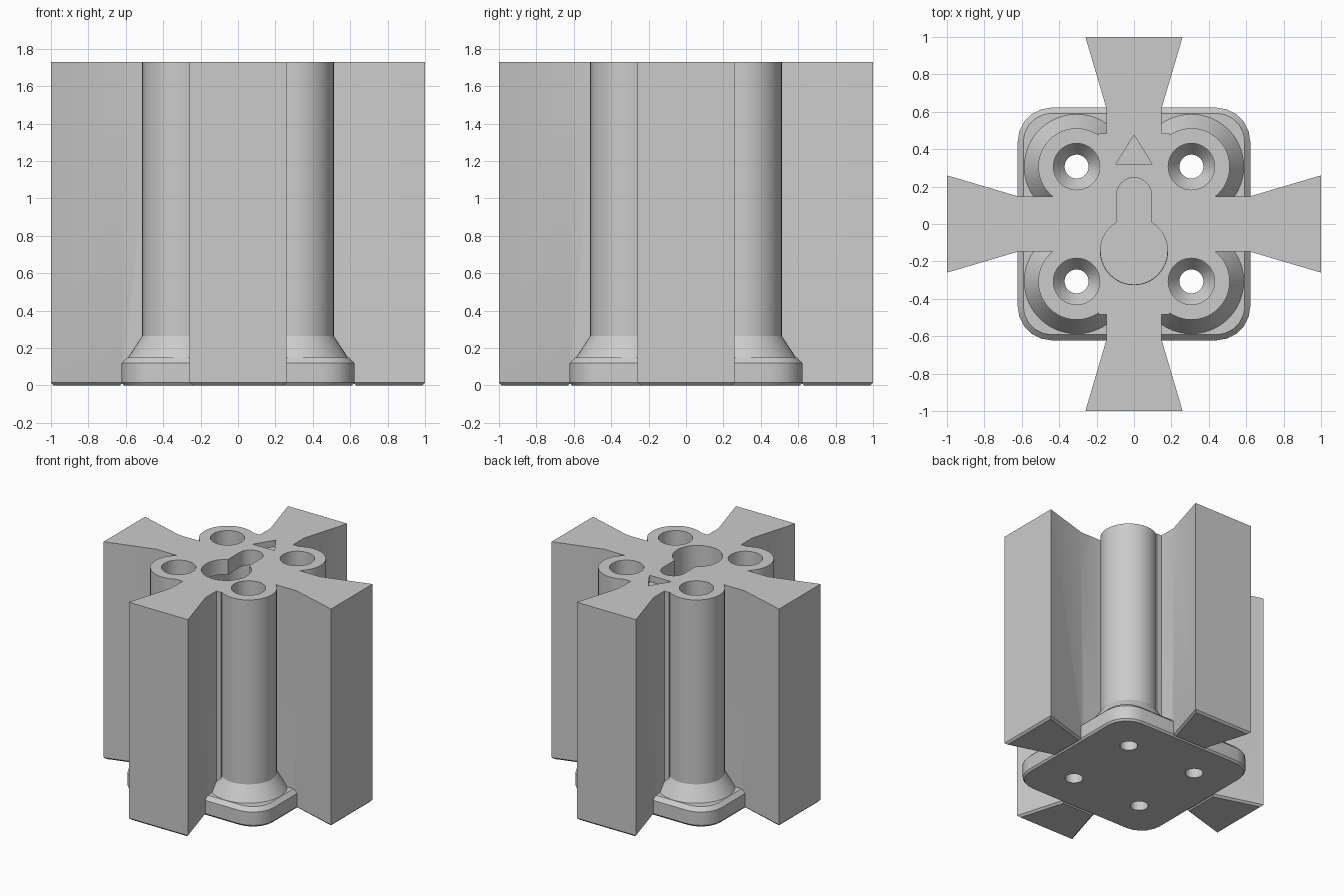
import bpy, bmesh, math
from mathutils import Matrix

if "Cube" in bpy.data.objects:
    bpy.data.objects.remove(bpy.data.objects["Cube"])

H = 1.73          # total height
C = 0.015         # bottom chamfer
POST = 0.307      # post centre offset

grey = bpy.data.materials.new("grey plastic")
grey.diffuse_color = (0.6, 0.6, 0.6, 1)
grey.use_nodes = True
grey.node_tree.nodes["Principled BSDF"].inputs["Base Color"].default_value = grey.diffuse_color


def loft(name, layers, turn=0.0):
    """Solid through stacked (z, [(x, y), ...]) outlines, turned about z."""
    bm = bmesh.new()
    rings = [[bm.verts.new((x, y, z)) for x, y in pts] for z, pts in layers]
    n = len(rings[0])
    for a, b in zip(rings, rings[1:]):
        for i in range(n):
            j = (i + 1) % n
            bm.faces.new((a[i], a[j], b[j], b[i]))
    bm.faces.new(rings[0][::-1])
    bm.faces.new(rings[-1])
    bm.transform(Matrix.Rotation(turn, 4, 'Z'))
    bmesh.ops.recalc_face_normals(bm, faces=bm.faces)
    me = bpy.data.meshes.new(name)
    bm.to_mesh(me)
    bm.free()
    ob = bpy.data.objects.new(name, me)
    bpy.context.collection.objects.link(ob)
    me.materials.append(grey)
    return ob


def arc(cx, cy, r, a0, a1, n):
    return [(cx + r * math.cos(math.radians(a0 + (a1 - a0) * i / n)),
             cy + r * math.sin(math.radians(a0 + (a1 - a0) * i / n))) for i in range(n + 1)]


def circle(cx, cy, r, n=48):
    return arc(cx, cy, r, 0, 360, n)[:-1]


def rect(x, y):
    return [(-x, -y), (x, -y), (x, y), (-x, y)]


def rounded_square(h, r, n=5):
    pts = []
    for k, (sx, sy) in enumerate(((1, 1), (-1, 1), (-1, -1), (1, -1))):
        pts += arc(sx * (h - r), sy * (h - r), r, 90 * k, 90 * k + 90, n)
    return pts


def boolean(target, other, op):
    mod = target.modifiers.new(op, 'BOOLEAN')
    mod.operation, mod.solver, mod.object = op, 'EXACT', other
    bpy.context.view_layer.objects.active = target
    bpy.ops.object.modifier_apply(modifier=mod.name)
    bpy.data.objects.remove(other)


# Base plate with chamfered rims
body = loft("mount_body", [(0, rounded_square(0.61, 0.17)), (C, rounded_square(0.622, 0.182)),
                           (0.12, rounded_square(0.622, 0.182)), (0.15, rounded_square(0.592, 0.152))])

# Central cross and the webs beside the posts
adds = [loft("core", [(0.05, rect(0.30, 0.30)), (H, rect(0.30, 0.30))]),
        loft("web", [(0.05, rect(0.19, 0.483)), (H, rect(0.19, 0.483))]),
        loft("neck_x", [(0.05, rect(0.618, 0.147)), (H, rect(0.618, 0.147))]),
        loft("neck_y", [(0.05, rect(0.147, 0.618)), (H, rect(0.147, 0.618))])]

# Four screw posts with conical feet
corners = [(sx * POST, sy * POST) for sx in (1, -1) for sy in (1, -1)]
for x, y in corners:
    adds.append(loft("post", [(0.10, circle(x, y, 0.285)), (0.15, circle(x, y, 0.28)),
                              (0.265, circle(x, y, 0.205)), (H, circle(x, y, 0.205))]))

# Four dovetail wings with chamfered bottoms
wing = [(0.614, -0.146), (1.0, -0.26), (1.0, 0.26), (0.614, 0.146)]
wing_low = [(0.632, -0.134), (1 - C, -0.24), (1 - C, 0.24), (0.632, 0.134)]
for k in range(4):
    adds.append(loft("wing", [(0, wing_low), (C, wing), (H, wing)], k * math.pi / 2))

for ob in adds:
    boolean(body, ob, 'UNION')

# Countersunk screw bores
cuts = []
for x, y in corners:
    cuts.append(loft("bore", [(-0.1, circle(x, y, 0.064)), (0.12, circle(x, y, 0.064)),
                              (0.20, circle(x, y, 0.124)), (H + 0.1, circle(x, y, 0.124))]))

# Keyhole slot, with a wider pocket under its lip
key = arc(0, 0.155, 0.093, 0, 180, 16) + arc(0, -0.145, 0.18, 121, 419, 40)
pocket = arc(0, 0.10, 0.178, 0, 180, 20) + arc(0, -0.145, 0.178, 180, 360, 20)
cuts.append(loft("keyhole", [(H - 0.25, key), (H + 0.1, key)]))
cuts.append(loft("pocket", [(H - 0.26, pocket), (H - 0.12, pocket)]))

# Direction arrow recess
tri = [(-0.096, 0.322), (0.096, 0.322), (0, 0.475)]
cuts.append(loft("arrow", [(H - 0.05, tri), (H + 0.1, tri)]))

for ob in cuts:
    boolean(body, ob, 'DIFFERENCE')

bpy.ops.object.select_all(action='DESELECT')
body.select_set(True)
bpy.context.view_layer.objects.active = body
bpy.ops.object.shade_smooth_by_angle(angle=math.radians(25))
